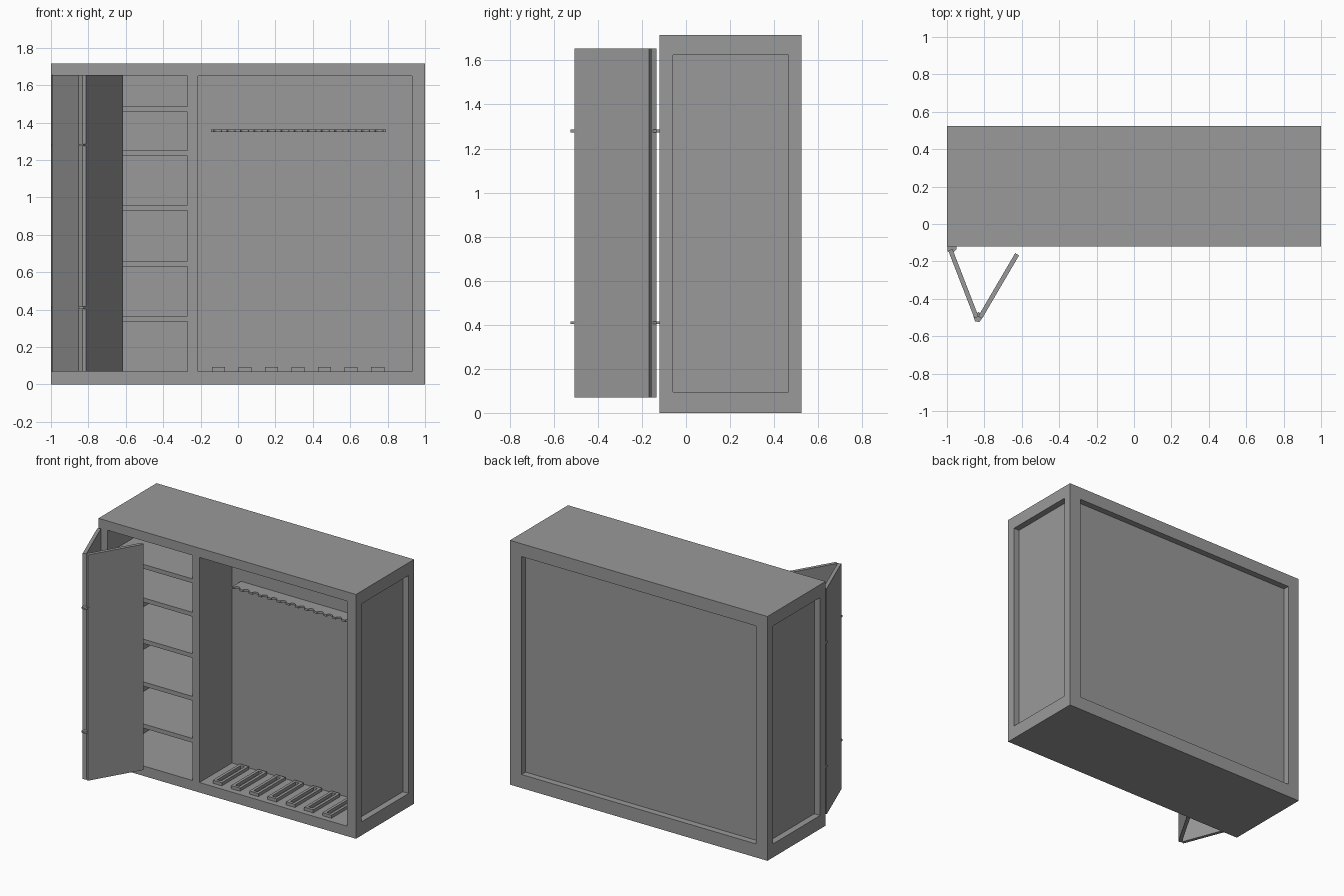
import bpy, bmesh, math
from mathutils import Matrix, Vector

old = bpy.data.objects.get("Cube")
if old:
    bpy.data.objects.remove(old)

grey = bpy.data.materials.new("plain grey")
grey.use_nodes = True
grey.diffuse_color = (0.32, 0.32, 0.32, 1)
grey.node_tree.nodes["Principled BSDF"].inputs["Base Color"].default_value = grey.diffuse_color


def add_box(bm, x, y, z):
    """Box from (min, max) pairs."""
    lo, hi = Vector((x[0], y[0], z[0])), Vector((x[1], y[1], z[1]))
    bmesh.ops.create_cube(bm, size=1, matrix=Matrix.Translation((lo + hi) / 2)
                          @ Matrix.Diagonal((*(hi - lo), 1)))


def add_prism(bm, outline, z0, z1):
    """Upright prism over an outline in plan."""
    face = bm.faces.new([bm.verts.new((x, y, z0)) for x, y in outline])
    out = bmesh.ops.extrude_face_region(bm, geom=[face])["geom"]
    bmesh.ops.translate(bm, vec=(0, 0, z1 - z0),
                        verts=[v for v in out if isinstance(v, bmesh.types.BMVert)])


def finish(bm, name):
    bmesh.ops.recalc_face_normals(bm, faces=bm.faces)
    mesh = bpy.data.meshes.new(name)
    bm.to_mesh(mesh)
    bm.free()
    mesh.materials.append(grey)
    ob = bpy.data.objects.new(name, mesh)
    bpy.context.collection.objects.link(ob)
    return ob


def cut(target, cutter):
    mod = target.modifiers.new("cut", "BOOLEAN")
    mod.operation, mod.solver, mod.object = "DIFFERENCE", "EXACT", cutter
    bpy.context.view_layer.objects.active = target
    bpy.ops.object.modifier_apply(modifier=mod.name)
    bpy.data.objects.remove(cutter)


# Cabinet carcass
FRONT, BACK, TOP = -0.12, 0.525, 1.715
FLOOR, CEIL, BAY_BACK = 0.07, 1.65, 0.24
bm = bmesh.new()
add_box(bm, (-1, 1), (FRONT, BACK), (0, TOP))
carcass = finish(bm, "cabinet_carcass")

# Openings: tall bay, cubbies, and recessed outer panels
bm = bmesh.new()
add_box(bm, (-0.215, 0.93), (FRONT - 0.1, BAY_BACK), (FLOOR, CEIL))
shelf_tops = [FLOOR, 0.365, 0.66, 0.96, 1.25, 1.485]
for low, above in zip(shelf_tops, shelf_tops[1:] + [CEIL + 0.03]):
    add_box(bm, (-0.93, -0.27), (FRONT - 0.1, 0.43), (low, above - 0.03))
for side in (-1, 1):
    add_box(bm, sorted((side * 0.955, side * 1.1)), (-0.06, 0.465), (0.095, 1.625))
add_box(bm, (-0.91, 0.91), (0.48, 0.6), (0.095, 1.625))
cut(carcass, finish(bm, "opening_cutter"))

# Notched rack on the back wall of the bay
LEFT, RIGHT, LIP, COUNT = -0.145, 0.79, 0.14, 13
pitch = (RIGHT - LEFT) / COUNT
outline = [(RIGHT, BAY_BACK), (LEFT, BAY_BACK), (LEFT, LIP)]
for i in range(COUNT):
    centre = LEFT + (i + 0.5) * pitch
    for k in range(9):
        a = math.pi * (1 - k / 8)
        outline.append((centre + 0.022 * math.cos(a), LIP + 0.022 * math.sin(a)))
outline.append((RIGHT, LIP))
bm = bmesh.new()
add_prism(bm, outline, 1.35, 1.364)
finish(bm, "notched_rack")

# Rectangular floor stands
bm = bmesh.new()
for i in range(7):
    x0 = -0.14 + i * 0.142
    x1, y0, y1, rim, z = x0 + 0.07, -0.08, 0.22, 0.02, (FLOOR, FLOOR + 0.022)
    add_box(bm, (x0, x0 + rim), (y0, y1), z)
    add_box(bm, (x1 - rim, x1), (y0, y1), z)
    add_box(bm, (x0 + rim, x1 - rim), (y0, y0 + rim), z)
    add_box(bm, (x0 + rim, x1 - rim), (y1 - rim, y1), z)
finish(bm, "floor_stands")


# Folding door: two leaves
def door_leaf(name, start, end, thickness=0.024):
    a, b = Vector(start), Vector(end)
    d = (b - a).normalized() * thickness / 2
    n = Vector((-d.y, d.x))
    bm = bmesh.new()
    add_prism(bm, [a + n, b + n, b - n, a - n], FLOOR, 1.655)
    finish(bm, name)


door_leaf("inner_door_leaf", (-0.982, -0.138), (-0.842, -0.5))
door_leaf("outer_door_leaf", (-0.823, -0.5), (-0.625, -0.162))

# Hinge plates at the wall corner and at the fold
bm = bmesh.new()
for z in (0.41, 1.28):
    add_prism(bm, [(-0.998, -0.12), (-0.95, -0.12), (-0.95, -0.135),
                   (-0.968, -0.155), (-0.998, -0.145)], z - 0.006, z + 0.006)
    add_prism(bm, [(-0.85, -0.52), (-0.827, -0.525), (-0.805, -0.495),
                   (-0.832, -0.47), (-0.858, -0.495)], z - 0.006, z + 0.006)
finish(bm, "hinge_plates")
